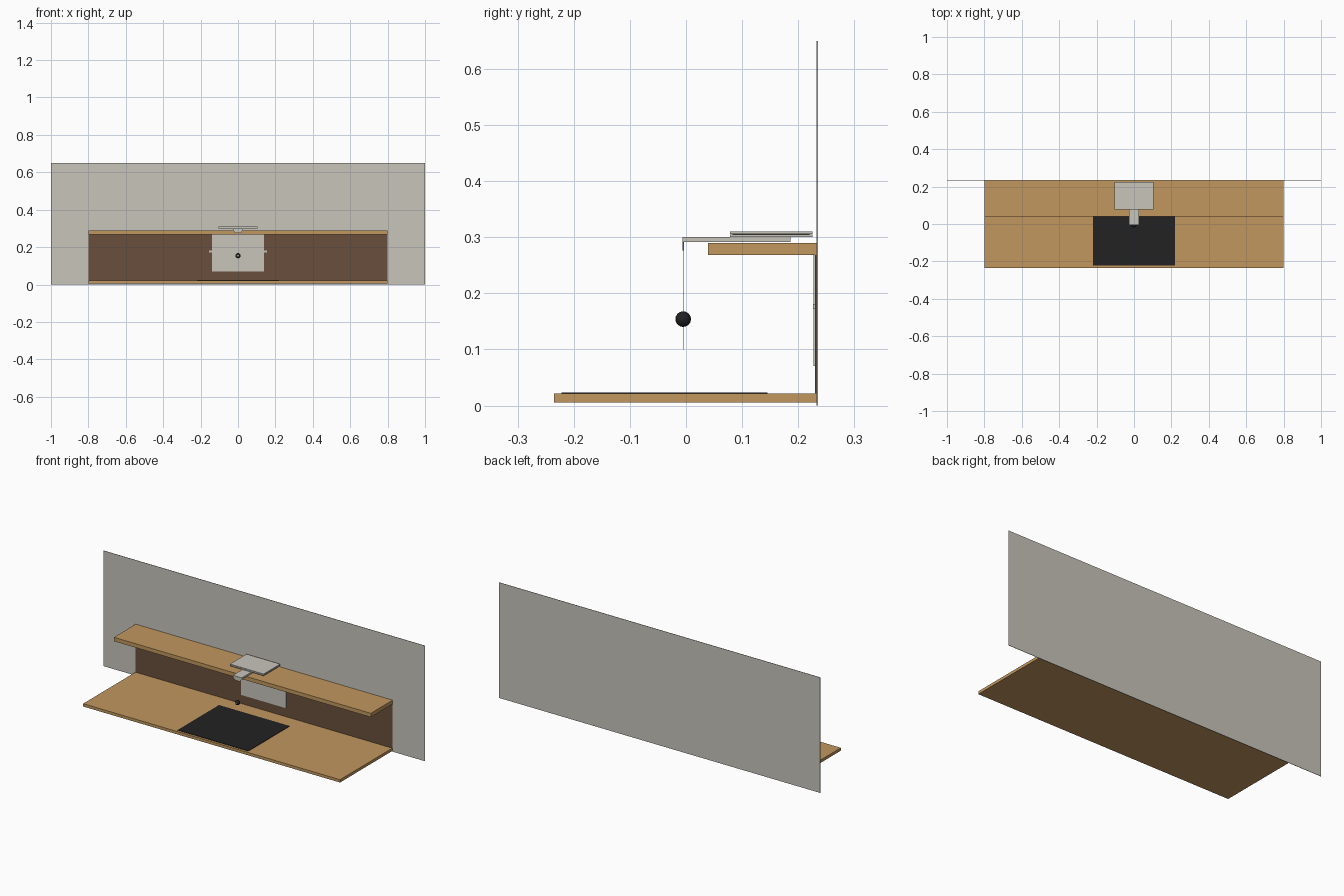
import bpy, bmesh, math

if "Cube" in bpy.data.objects:
    bpy.data.objects.remove(bpy.data.objects["Cube"])


def mat(name, r, g, b):
    m = bpy.data.materials.new(name)
    m.diffuse_color = tuple((c / 255 / 12.92 if c < 11 else ((c / 255 + 0.055) / 1.055) ** 2.4)
                            for c in (r, g, b)) + (1,)
    m.use_nodes = True
    m.node_tree.nodes["Principled BSDF"].inputs["Base Color"].default_value = m.diffuse_color
    return m


WOOD = mat("light wood", 194, 151, 95)
BROWN = mat("dark brown", 105, 78, 60)
GREY = mat("warm grey", 200, 197, 187)
BLACK = mat("soft black", 34, 34, 34)


def finish(name, bm, m):
    bmesh.ops.recalc_face_normals(bm, faces=bm.faces)
    me = bpy.data.meshes.new(name)
    bm.to_mesh(me)
    bm.free()
    me.materials.append(m)
    ob = bpy.data.objects.new(name, me)
    bpy.context.collection.objects.link(ob)
    return ob


def box(name, x, y, z, m):
    """Box from (min, max) ranges on each axis."""
    bm = bmesh.new()
    bmesh.ops.create_cube(bm, size=1)
    for v in bm.verts:
        v.co = [(a + b) / 2 + c * (b - a) for c, (a, b) in zip(v.co, (x, y, z))]
    return finish(name, bm, m)


def prism(name, points, offset, m):
    """Flat outline pushed along an offset vector."""
    bm = bmesh.new()
    f = bm.faces.new([bm.verts.new(p) for p in points])
    r = bmesh.ops.extrude_face_region(bm, geom=[f])
    bmesh.ops.translate(bm, vec=offset, verts=[g for g in r["geom"] if isinstance(g, bmesh.types.BMVert)])
    return finish(name, bm, m)


def rod(name, loc, radius, depth, m, rot=(0, 0, 0), sides=12):
    bpy.ops.mesh.primitive_cylinder_add(vertices=sides, radius=radius, depth=depth, location=loc, rotation=rot)
    ob = bpy.context.object
    ob.name = name
    ob.data.materials.append(m)
    return ob


# Wall, desk, shelf and back panel
box("wall", (-1, 1), (0.233, 0.235), (0, 0.65), GREY)
box("desk_top", (-0.8, 0.8), (-0.235, 0.233), (0.005, 0.021), WOOD)
box("shelf", (-0.8, 0.8), (0.039, 0.233), (0.268, 0.29), WOOD)
box("back_panel", (-0.8, 0.8), (0.2295, 0.233), (0.021, 0.268), BROWN)

# Desk mat, running back under the shelf
box("desk_mat", (-0.22, 0.22), (-0.222, 0.145), (0.021, 0.0235), BLACK)

# Screen on the back panel with a small tab on each side
box("screen", (-0.14, 0.14), (0.2275, 0.2295), (0.07, 0.268), GREY)
for side, s in (("left", -1), ("right", 1)):
    box(side + "_screen_tab", tuple(sorted((s * 0.14, s * 0.155))), (0.2265, 0.2295), (0.172, 0.181), GREY)

# Two-layer plate above the shelf
box("plate_base", (-0.105, 0.105), (0.078, 0.225), (0.300, 0.3045), GREY)
box("plate_core", (-0.10, 0.10), (0.083, 0.220), (0.3045, 0.306), BLACK)
box("plate_lid", (-0.105, 0.105), (0.078, 0.225), (0.306, 0.3105), GREY)

# Arm that overhangs the shelf, with a tapered front tab
box("arm", (-0.028, 0.028), (-0.004, 0.186), (0.291, 0.300), GREY)
prism("arm_tab", [(-0.028, -0.006, 0.300), (0.028, -0.006, 0.300), (0.028, -0.006, 0.291),
                  (0.015, -0.006, 0.276), (-0.015, -0.006, 0.276), (-0.028, -0.006, 0.291)],
      (0, 0.002, 0), GREY)

# Hanging wire, ball and its front lens
rod("wire", (0, -0.005, 0.2), 0.0006, 0.2, GREY, sides=8)
bpy.ops.mesh.primitive_uv_sphere_add(segments=24, ring_count=16, radius=0.0138, location=(0, -0.005, 0.154))
ball = bpy.context.object
ball.name = "hanging_ball"
ball.data.materials.append(BLACK)
bpy.ops.object.shade_smooth_by_angle()
rod("ball_lens", (0, -0.0175, 0.154), 0.0045, 0.003, GREY, rot=(math.pi / 2, 0, 0))
